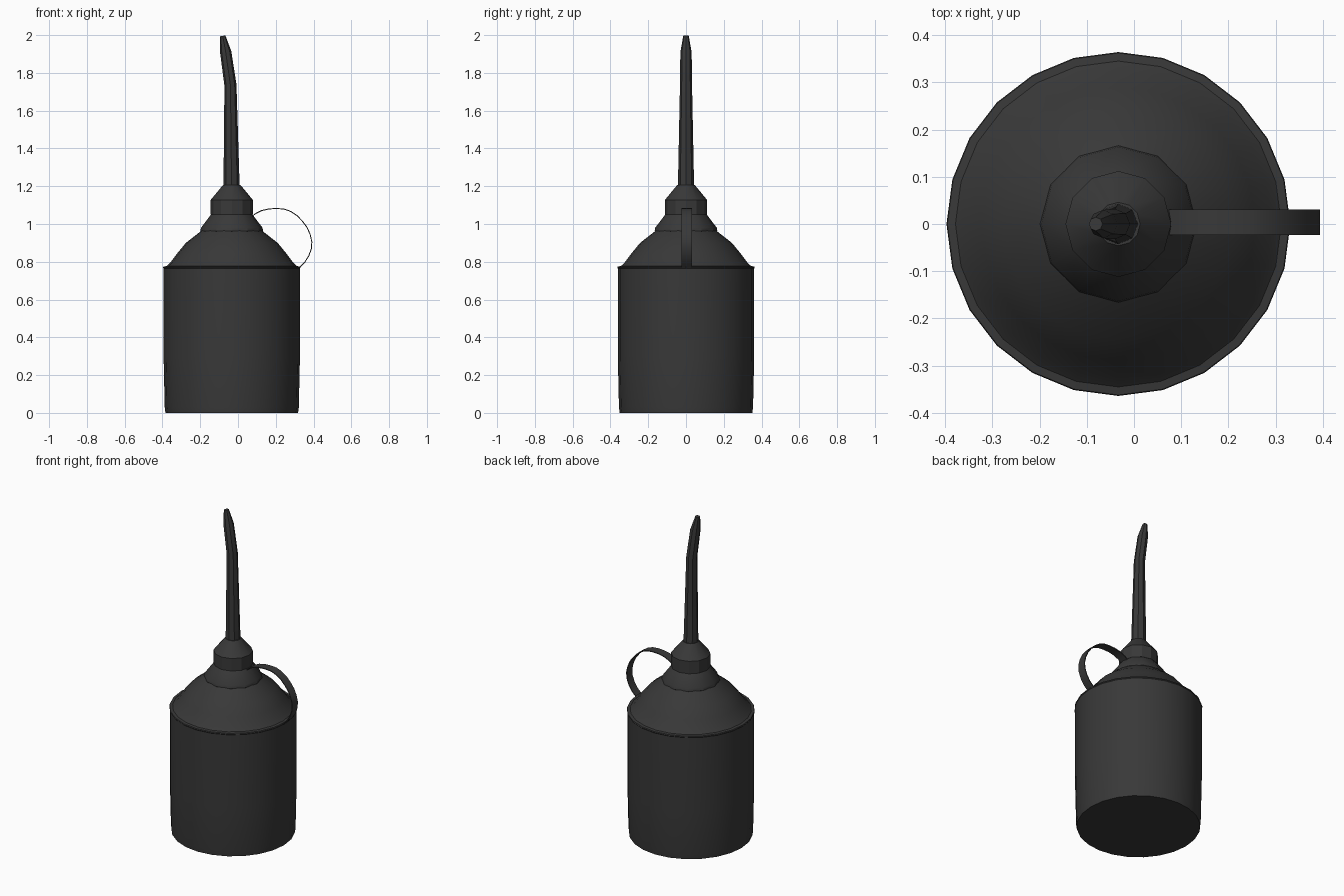
import bpy, bmesh, math
from mathutils import Vector, Matrix

if "Cube" in bpy.data.objects:
    bpy.data.objects.remove(bpy.data.objects["Cube"])

CX = -0.033  # axis of the can

metal = bpy.data.materials.new("dark_metal")
metal.diffuse_color = (0.04, 0.04, 0.04, 1)
metal.use_nodes = True
metal.node_tree.nodes["Principled BSDF"].inputs["Base Color"].default_value = metal.diffuse_color


def loft(name, rings, sides, angle=28):
    """Skin circular rings given as (centre x, z, radius, tilt in degrees)."""
    bm = bmesh.new()
    loops = []
    for x, z, r, tilt in rings:
        rot = Matrix.Rotation(math.radians(tilt), 3, 'Y')
        loop = []
        for i in range(sides):
            a = 2 * math.pi * i / sides
            p = rot @ Vector((r * math.cos(a), r * math.sin(a), 0))
            loop.append(bm.verts.new(p + Vector((x, 0, z))))
        loops.append(loop)
    for lo, hi in zip(loops, loops[1:]):
        for i in range(sides):
            j = (i + 1) % sides
            bm.faces.new((lo[i], lo[j], hi[j], hi[i]))
    bm.faces.new(loops[0][::-1])
    bm.faces.new(loops[-1])
    return finish(name, bm, angle)


def finish(name, bm, angle):
    bmesh.ops.recalc_face_normals(bm, faces=bm.faces)
    mesh = bpy.data.meshes.new(name)
    bm.to_mesh(mesh)
    bm.free()
    ob = bpy.data.objects.new(name, mesh)
    bpy.context.collection.objects.link(ob)
    mesh.materials.append(metal)
    bpy.ops.object.select_all(action='DESELECT')
    ob.select_set(True)
    bpy.context.view_layer.objects.active = ob
    bpy.ops.object.shade_smooth_by_angle(angle=math.radians(angle))
    return ob


def lathe(name, profile, sides, angle=28):
    return loft(name, [(CX, z, r, 0) for r, z in profile], sides, angle)


# Can body with rolled rim and domed shoulder
lathe("can_body", [(0.351, 0), (0.355, 0.03), (0.361, 0.3), (0.361, 0.765),
                   (0.364, 0.769), (0.362, 0.775), (0.345, 0.777),
                   (0.325, 0.796), (0.29, 0.843), (0.243, 0.9),
                   (0.16, 0.965)], 24)

# Cone collar and screw cap
lathe("collar", [(0.155, 0.95), (0.166, 0.963), (0.163, 0.98),
                 (0.11, 1.05)], 12)
lathe("spout_cap", [(0.112, 1.049), (0.112, 1.127), (0.046, 1.207)], 12)

# Tapered spout, bent towards -x at the top
loft("spout", [(CX - 0.001, 1.19, 0.043, 0), (-0.04, 1.735, 0.032, -6),
               (-0.065, 1.91, 0.030, -10), (-0.081, 1.996, 0.0145, -10)], 8)

# Thin strap handle: a smooth arc from collar to rim
path = [(0.07, 1.038), (0.095, 1.056), (0.125, 1.071), (0.165, 1.08),
        (0.205, 1.082), (0.245, 1.079), (0.28, 1.066), (0.313, 1.044),
        (0.34, 1.016), (0.365, 0.983), (0.382, 0.945), (0.391, 0.905),
        (0.388, 0.868), (0.374, 0.83), (0.353, 0.797), (0.32, 0.765)]
T = 0.0025
bm = bmesh.new()
sections = []
for i, (x, z) in enumerate(path):
    a, b = path[max(i - 1, 0)], path[min(i + 1, len(path) - 1)]
    n = Vector((-(b[1] - a[1]), b[0] - a[0])).normalized() * T
    sections.append([bm.verts.new((x + s * n.x, y, z + s * n.y))
                     for s, y in ((1, -0.023), (1, 0.031), (-1, 0.031), (-1, -0.023))])
for p, q in zip(sections, sections[1:]):
    for i in range(4):
        j = (i + 1) % 4
        bm.faces.new((p[i], p[j], q[j], q[i]))
bm.faces.new(sections[0])
bm.faces.new(sections[-1][::-1])
finish("strap_handle", bm, 40)
